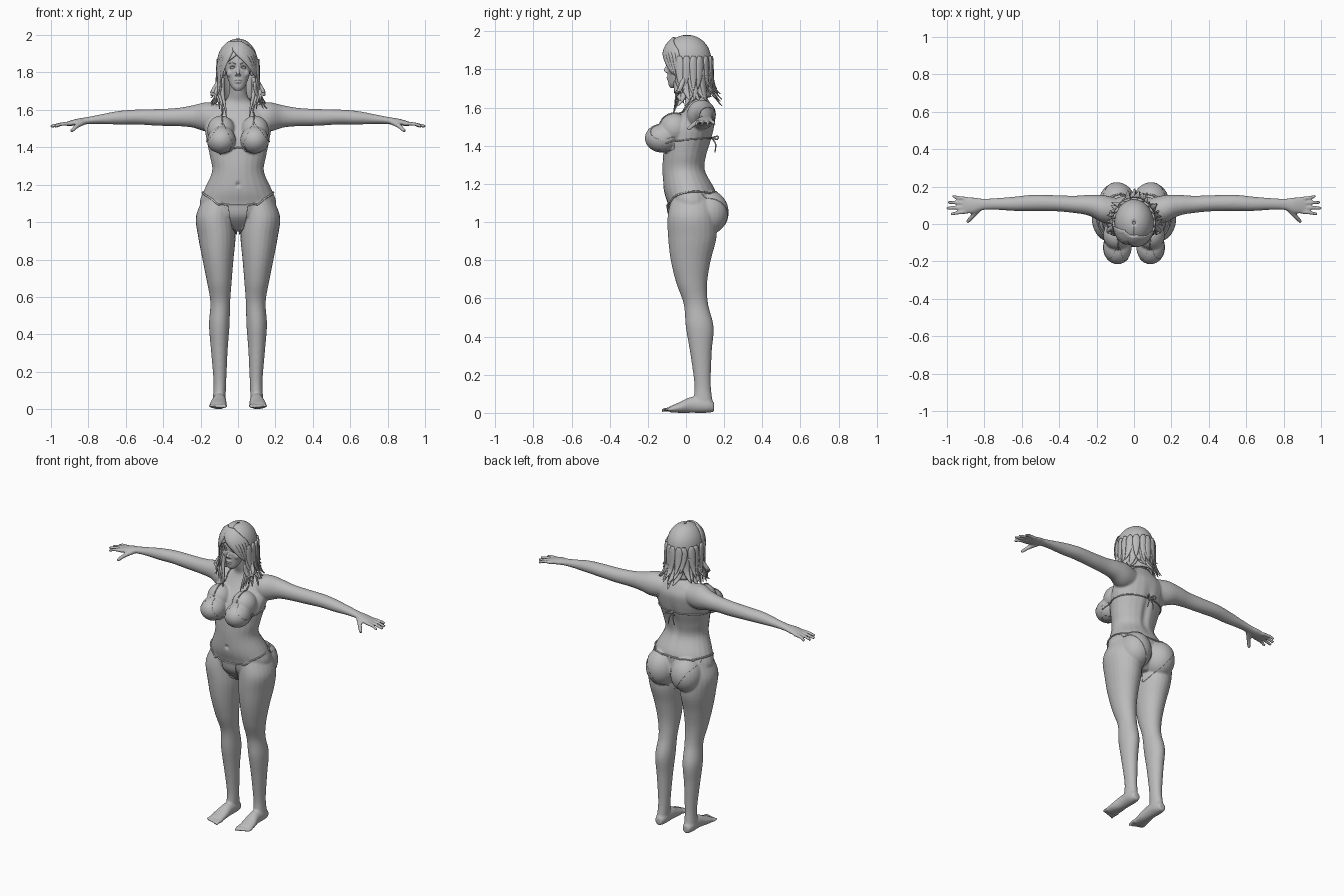
import bpy, bmesh, math, random
from math import sin, cos, pi, exp
from mathutils import Vector, Matrix
from mathutils.bvhtree import BVHTree

random.seed(4)
if "Cube" in bpy.data.objects:
    bpy.data.objects.remove(bpy.data.objects["Cube"])

grey = bpy.data.materials.new("plain grey")
grey.use_nodes = True
grey.diffuse_color = (0.5, 0.5, 0.5, 1)
grey.node_tree.nodes["Principled BSDF"].inputs["Base Color"].default_value = (0.5, 0.5, 0.5, 1)


def make(name, bm):
    mesh = bpy.data.meshes.new(name)
    bmesh.ops.recalc_face_normals(bm, faces=bm.faces[:])
    bm.to_mesh(mesh)
    bm.free()
    mesh.materials.append(grey)
    mesh.polygons.foreach_set("use_smooth", [True] * len(mesh.polygons))
    ob = bpy.data.objects.new(name, mesh)
    bpy.context.collection.objects.link(ob)
    return ob


def spline(rows, steps=5):
    out = []
    for i in range(len(rows) - 1):
        quad = [rows[min(max(i + k, 0), len(rows) - 1)] for k in (-1, 0, 1, 2)]
        for s in range(steps):
            t = s / steps
            out.append(tuple(b + (c - a) * t / 2 + (a - 2.5 * b + 2 * c - d / 2) * t * t
                             + (1.5 * (b - c) + (d - a) / 2) * t ** 3 for a, b, c, d in zip(*quad)))
    return out + [tuple(rows[-1])]


def loft(bm, rings, n=24):
    """Closed tube through rings of (centre, half axis, half axis)."""
    loops = [[bm.verts.new(c + u * cos(2 * pi * i / n) + v * sin(2 * pi * i / n)) for i in range(n)]
             for c, u, v in rings]
    for a, b in zip(loops, loops[1:]):
        for i in range(n):
            j = (i + 1) % n
            bm.faces.new((a[i], a[j], b[j], b[i]))
    bm.faces.new(loops[0][::-1])
    bm.faces.new(loops[-1])


def tube(bm, pts, r0, r1=None, n=8, steps=4):
    pts = [Vector(p) for p in spline(pts, steps)]
    rings = []
    for i, p in enumerate(pts):
        d = (pts[min(i + 1, len(pts) - 1)] - pts[max(i - 1, 0)]).normalized()
        u = d.cross(Vector((0.13, 0.3, 1) if abs(d.z) < 0.8 else (0.1, 1, 0.2))).normalized()
        r = r0 + ((r0 if r1 is None else r1) - r0) * i / (len(pts) - 1)
        rings.append((p, u * r, d.cross(u) * r))
    loft(bm, rings, n)


def ball(bm, centre, radii):
    m = Matrix.Translation(centre) @ Matrix.Diagonal((*radii, 1))
    bmesh.ops.create_uvsphere(bm, u_segments=24, v_segments=16, radius=1, matrix=m)


def stack(bm, rows):
    """Rows are z, x, y, half width, half depth."""
    loft(bm, [(Vector((x, y, z)), Vector((a, 0, 0)), Vector((0, b, 0))) for z, x, y, a, b in spline(rows)])


def fuse(name, bm, voxel, rounds, sculpt):
    ob = make(name, bm)
    mod = ob.modifiers.new("Fuse", "REMESH")
    mod.mode, mod.voxel_size = "VOXEL", voxel
    mod = ob.modifiers.new("Soften", "SMOOTH")
    mod.factor, mod.iterations = 0.5, rounds
    mesh = bpy.data.meshes.new_from_object(ob.evaluated_get(bpy.context.evaluated_depsgraph_get()))
    ob.modifiers.clear()
    ob.data = mesh
    for v in mesh.vertices:
        v.co.y += sculpt(*v.co)
    mesh.polygons.foreach_set("use_smooth", [True] * len(mesh.polygons))
    return ob


# Body: torso, legs, feet, arms and hands fused into one skin
bm = bmesh.new()
stack(bm, [(.96, 0, .05, .06, .06), (1.03, 0, .04, .17, .12), (1.1, 0, .03, .205, .127),
           (1.17, 0, .018, .182, .135), (1.27, 0, -.01, .139, .113), (1.35, 0, -.005, .15, .115),
           (1.43, 0, .012, .166, .122), (1.5, 0, .035, .178, .115), (1.56, 0, .06, .168, .095),
           (1.61, 0, .065, .13, .07), (1.645, 0, .06, .072, .055), (1.69, 0, .042, .048, .05),
           (1.77, 0, .02, .046, .05)])
for s in (1, -1):
    stack(bm, [(1.13, s * .1, .035, .085, .11), (1.03, s * .122, .03, .103, .126),
               (.92, s * .113, .033, .1, .127), (.8, s * .107, .025, .083, .105),
               (.68, s * .1, .03, .066, .081), (.57, s * .095, .052, .053, .064),
               (.45, s * .1, .072, .055, .073), (.32, s * .1, .078, .045, .057),
               (.15, s * .097, .087, .034, .043), (.06, s * .1, .09, .034, .05), (.02, s * .1, .1, .034, .046)])
    ball(bm, (s * .092, .118, 1.05), (.096, .103, .115))
    ball(bm, (s * .088, -.125, 1.44), (.076, .088, .073))
    ball(bm, (s * .09, -.06, 1.49), (.075, .08, .08))
    foot = [(.148, .1, .03, .022, .024), (.11, .1, .04, .036, .04), (.03, .1, .042, .037, .042),
            (-.03, .105, .029, .045, .029), (-.085, .108, .018, .046, .016)]
    loft(bm, [(Vector((s * x, y, z)), Vector((a, 0, 0)), Vector((0, 0, b))) for y, x, z, a, b in spline(foot)])
    for k in range(5):
        x, tip = s * (.07 + .0195 * k), -.128 + .006 * k
        tube(bm, [(x, -.07, .018), (x, -.1, .018), (x, tip, .012)], .013 - .001 * k, .009)
    arm = [(.06, .07, 1.56, .06, .06), (.16, .08, 1.562, .074, .079), (.24, .1, 1.565, .056, .06),
           (.32, .105, 1.562, .046, .049), (.42, .111, 1.56, .043, .045), (.54, .113, 1.562, .043, .04),
           (.64, .108, 1.558, .038, .036), (.74, .107, 1.55, .031, .025), (.81, .105, 1.542, .031, .019),
           (.86, .1, 1.535, .043, .018), (.915, .1, 1.525, .045, .012)]
    loft(bm, [(Vector((s * x, y, z)), Vector((0, a, 0)), Vector((0, 0, b))) for x, y, z, a, b in spline(arm)])
    for k, tip in enumerate((.98, 1.002, .995, .97)):
        y = .066 + .023 * k
        tube(bm, [(s * .89, y, 1.527), (s * .94, y + (k - 1.5) * .004, 1.525),
                  (s * tip, y + (k - 1.5) * .009, 1.512)], .0115, .009)
    tube(bm, [(s * .825, .085, 1.535), (s * .86, .045, 1.515), (s * .892, .01, 1.485)], .017, .01)


def body_lines(x, y, z):
    spine = -.012 * exp(-(x / .022) ** 2 - ((z - 1.36) / .13) ** 2) if y > .04 else 0
    navel = .012 * exp(-(x / .01) ** 2 - ((z - 1.2) / .012) ** 2) if y < -.05 else 0
    return spine + navel


body = fuse("body", bm, .006, 6, body_lines)

# Head with nose, lips and ears
bm = bmesh.new()
ball(bm, (0, .002, 1.865), (.078, .1, .095))
stack(bm, [(1.703, 0, -.066, .016, .016), (1.722, 0, -.056, .036, .036), (1.76, 0, -.043, .053, .052),
           (1.8, 0, -.032, .065, .066), (1.85, 0, -.02, .072, .08), (1.9, 0, -.01, .07, .085)])
tube(bm, [(0, -.088, 1.84), (0, -.101, 1.81), (0, -.111, 1.79)], .007, .01)
for s in (1, -1):
    ball(bm, (s * .009, -.1, 1.787), (.007, .008, .006))
    ball(bm, (s * .04, -.068, 1.795), (.022, .02, .022))
    ball(bm, (s * .074, 0, 1.81), (.012, .02, .03))
ball(bm, (0, -.092, 1.759), (.021, .011, .005))
ball(bm, (0, -.09, 1.748), (.018, .012, .006))


def eye_sockets(x, y, z):
    return .009 * exp(-((abs(x) - .028) / .016) ** 2 - ((z - 1.826) / .01) ** 2) if y < -.04 else 0


fuse("head", bm, .0035, 3, eye_sockets)

bm = bmesh.new()
for s in (1, -1):
    ball(bm, (s * .028, -.08, 1.824), (.014, .01, .007))
make("eyes", bm)
bm = bmesh.new()
for s in (1, -1):
    tube(bm, [(s * .013, -.089, 1.828), (s * .028, -.092, 1.834), (s * .044, -.082, 1.828)], .0025)
    tube(bm, [(s * .012, -.096, 1.845), (s * .032, -.094, 1.853), (s * .05, -.08, 1.846)], .003, .0015)
make("eyelids_and_brows", bm)

# Hair: a cap open at the face, then tapered locks lying over it
profile = spline([(1.982, .002), (1.974, .036), (1.95, .069), (1.91, .094), (1.86, .105), (1.8, .105),
                  (1.74, .1), (1.69, .1), (1.6, .118)])


def hair_point(angle, z, out=0.0):
    r = next((a[1] + (b[1] - a[1]) * (a[0] - z) / (a[0] - b[0])
              for a, b in zip(profile, profile[1:]) if a[0] >= z >= b[0]), profile[-1][1]) + out
    return Vector((r * sin(angle), .006 + 1.2 * r * cos(angle), z))


bm = bmesh.new()
rows = []
for k in range(30):
    z = 1.981 - .325 * (k / 29) ** 1.4
    side = 1.8 + (pi - 1.8) * min(1, max(0, (z - 1.8) / .1))
    rows.append([bm.verts.new(hair_point(side * (i / 20 - 1), z)) for i in range(41)])
for a, b in zip(rows, rows[1:]):
    for i in range(40):
        bm.faces.new((a[i], a[i + 1], b[i + 1], b[i]))
cap = make("hair_cap", bm)
cap.modifiers.new("Thickness", "SOLIDIFY").thickness = .008


def lock(bm, path, width, flare=0.0):
    """Path rows are angle round the head and height."""
    path = spline(path, 6)
    rings = []
    pts = [hair_point(a, z, .002 + flare * (i / (len(path) - 1)) ** 2) for i, (a, z) in enumerate(path)]
    for i, p in enumerate(pts):
        t = i / (len(pts) - 1)
        d = (pts[min(i + 1, len(pts) - 1)] - pts[max(i - 1, 0)]).normalized()
        out = Vector((p.x, p.y, max(0, p.z - 1.86))).normalized()
        u = d.cross(out).normalized()
        w = width * (1 - t ** 2.5) * min(1, .4 + 3 * t) + .001
        rings.append((p, u * w, u.cross(d) * (.007 * (1 - t) + .002)))
    loft(bm, rings, 8)


bm = bmesh.new()
for top, low, count, flare in ((1.87, 1.69, 13, .02), (1.8, 1.65, 16, .03), (1.75, 1.625, 14, .022)):
    for k in range(count):
        a = -1.95 + 3.9 * k / (count - 1) + random.uniform(-.06, .06)
        end, turn = low + random.uniform(-.02, .025), random.uniform(-.25, .25)
        lock(bm, [(a, top), (a + turn * .2, (top + end) / 2), (a + turn, end)], .024, flare + random.uniform(0, .015))
make("hair_locks", bm)
bm = bmesh.new()
for k in range(5):
    lock(bm, [(3.5 - .12 * k, 1.962), (3.05 - .18 * k, 1.91), (2.62 - .15 * k, 1.855 + .004 * k),
              (2.2 - .08 * k, 1.78 - .01 * k)], .026, .004)
    lock(bm, [(3.5 + .12 * k, 1.962), (3.7 + .16 * k, 1.9), (3.95 + .12 * k, 1.83),
              (4.15 + .08 * k, 1.75 - .01 * k)], .024, .004)
make("fringe", bm)
bm = bmesh.new()
for s in (1, -1):
    for k in range(4):
        x, z = .062 + .018 * k, 1.565 + .02 * k
        tube(bm, [(s * .088, -.02 + .005 * k, 1.77), (s * (x + .022), -.035, 1.69),
                  (s * (x + .008), -.05, z + .055), (s * x, -.068 + .004 * k, z)], .016, .002)
make("front_locks", bm)

# Swimsuit panels are lifted from the skin inside a convex outline in x and z
skin = bmesh.new()
skin.from_mesh(body.data)
tree = BVHTree.FromBMesh(skin)


def panel(name, outline, y, front):
    bm = skin.copy()
    cuts = [(Vector((0, y, 0)), Vector((0, -1 if front else 1, 0)))]
    for (x0, z0), (x1, z1) in zip(outline, outline[1:] + outline[:1]):
        cuts.append((Vector((x0, 0, z0)), Vector((z0 - z1, 0, x1 - x0))))
    for co, no in cuts:
        bmesh.ops.bisect_plane(bm, geom=bm.verts[:] + bm.edges[:] + bm.faces[:], plane_co=co,
                               plane_no=no, clear_inner=True)
    bm.normal_update()
    for v, n in [(v, v.normal.copy()) for v in bm.verts]:
        v.co += n * .003
    make(name, bm).modifiers.new("Thickness", "SOLIDIFY").thickness = .006


def strap(name, paths, r):
    bm = bmesh.new()
    for path in paths:
        pts = []
        for p in spline(path, 6):
            loc, normal, _, _ = tree.find_nearest(Vector(p))
            pts.append(loc + normal * r * .6)
        tube(bm, pts, r, n=6, steps=1)
    make(name, bm)


def both(path):
    return [path, [(-x, y, z) for x, y, z in path]]


cup = [(.05, 1.38), (.09, 1.367), (.14, 1.385), (.168, 1.425), (.09, 1.525), (.078, 1.525), (.03, 1.42)]
panel("left_cup", cup, -.06, True)
panel("right_cup", [(-x, z) for x, z in cup[::-1]], -.06, True)
panel("brief_front", [(-.025, .9), (.025, .9), (.035, .97), (.105, 1.09), (0, 1.075), (-.105, 1.09), (-.035, .97)][:4]
      + [(-.105, 1.09), (-.035, .97)], .06, True)
panel("brief_back", [(-.02, .9), (.02, .9), (.085, 1.0), (.17, 1.13), (.17, 1.155), (-.17, 1.155),
                     (-.17, 1.13), (-.085, 1.0)], .06, False)
strap("hip_band", both([(0, -.12, 1.085), (.09, -.11, 1.092), (.16, -.06, 1.135), (.2, .02, 1.163),
                        (.16, .12, 1.163), (.08, .16, 1.158), (0, .16, 1.15)]), .005)
strap("chest_band", both([(0, -.12, 1.4), (.05, -.14, 1.385)])
      + both([(.15, -.11, 1.415), (.175, 0, 1.43), (.12, .1, 1.44), (0, .14, 1.44)]), .004)
strap("halter_straps", both([(.084, -.13, 1.515), (.088, -.06, 1.56), (.085, .01, 1.62),
                             (.06, .07, 1.65), (0, .12, 1.66)]), .004)

# Tied bow at the back
bm = bmesh.new()
for s in (1, -1):
    tube(bm, [(0, .13, 1.44), (s * .02, .165, 1.45), (s * .03, .165, 1.435), (0, .14, 1.438)], .004)
    tube(bm, [(0, .135, 1.438), (s * .012, .155, 1.41), (s * .022, .152, 1.365)], .004, .003)
ball(bm, (0, .142, 1.44), (.009, .009, .008))
make("back_bow", bm)
skin.free()
